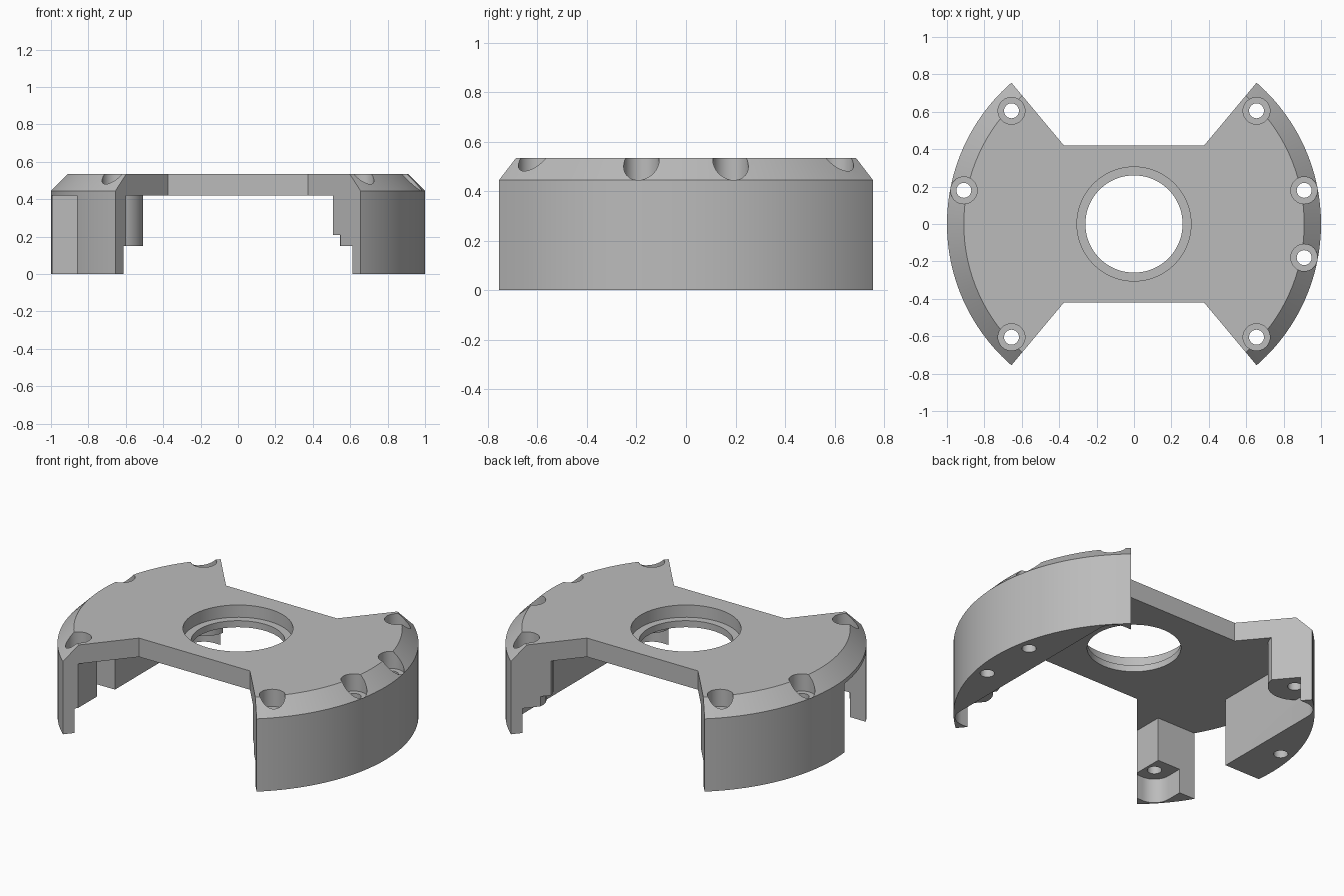
import bpy, bmesh, math

cube = bpy.data.objects.get("Cube")
if cube:
    bpy.data.objects.remove(cube, do_unlink=True)

TOP, PLATE, LUG = 0.535, 0.42, 0.15
CORNER = (0.655, 0.605)

grey = bpy.data.materials.new("plain_grey")
grey.use_nodes = True
grey.diffuse_color = (0.5, 0.5, 0.5, 1)
grey.node_tree.nodes["Principled BSDF"].inputs["Base Color"].default_value = (0.5, 0.5, 0.5, 1)


def loft(name, rings):
    """Closed solid through rings of equal point count, listed bottom to top."""
    bm = bmesh.new()
    loops = [[bm.verts.new(p) for p in ring] for ring in rings]
    for low, high in zip(loops, loops[1:]):
        for i in range(len(low)):
            j = (i + 1) % len(low)
            bm.faces.new((low[i], low[j], high[j], high[i]))
    bm.faces.new(loops[0][::-1])
    bm.faces.new(loops[-1])
    bmesh.ops.recalc_face_normals(bm, faces=bm.faces)
    mesh = bpy.data.meshes.new(name)
    bm.to_mesh(mesh)
    bm.free()
    mesh.materials.append(grey)
    obj = bpy.data.objects.new(name, mesh)
    bpy.context.collection.objects.link(obj)
    return obj


def arc(x, y, r, start=0, sweep=360, n=32):
    count = n if sweep == 360 else n + 1
    angles = [math.radians(start + sweep * i / n) for i in range(count)]
    return [(x + r * math.cos(a), y + r * math.sin(a)) for a in angles]


def prism(name, outline, z0, z1):
    return loft(name, [[(x, y, z) for x, y in outline] for z in (z0, z1)])


def box(name, x0, x1, y0, y1, z0, z1):
    return prism(name, [(x0, y0), (x1, y0), (x1, y1), (x0, y1)], z0, z1)


def combine(target, tool, operation="DIFFERENCE"):
    mod = target.modifiers.new("cut", "BOOLEAN")
    mod.operation, mod.object, mod.solver = operation, tool, "EXACT"
    bpy.context.view_layer.objects.active = target
    bpy.ops.object.modifier_apply(modifier=mod.name)
    bpy.data.objects.remove(tool, do_unlink=True)


# Round body with a chamfered upper rim
body = loft("mounting_bracket", [
    [(x, y, z) for x, y in arc(0, 0, r, n=120)]
    for r, z in ((1, 0), (1, 0.445), (0.91, TOP))])

# Trim to the waisted outline
flare = (0.375 + 0.28 * 2, 0.42 + 0.335 * 2)
half = [(0.375, 0.42), flare, (1.2, flare[1])]
right = half + [(x, -y) for x, y in half[::-1]]
waist = right + [(-x, -y) for x, y in right]
combine(body, prism("waist_trim", waist, -0.1, 0.7), "INTERSECT")

# Rounded underside pocket, keeping screw lugs in its corners
outline = []
for sx, sy, start in ((1, 1, 0), (-1, 1, 90), (-1, -1, 180), (1, -1, 270)):
    outline += arc(sx * CORNER[0], sy * CORNER[1], 0.1, start, 90, 10)
pocket = prism("pocket", outline, -0.1, PLATE)
for sx, sy in ((1, 1), (1, -1), (-1, 1)):
    x, y = sx * CORNER[0], sy * CORNER[1]
    if sx > 0:
        combine(pocket, prism("lug_tip", arc(x, y, 0.11), LUG, 0.6))
        combine(pocket, prism("lug", arc(x, y, 0.15), 0.21, 0.6))
    else:
        combine(pocket, prism("lug", arc(x, y, 0.15), LUG, 0.6))
combine(pocket, box("square_lug", -1.1, -0.6, -1, -0.507, LUG, 0.6))
combine(body, pocket)

# Opening in the right-hand side wall
combine(body, box("wall_gap", -1.2, -0.58, -0.507, -0.11, -0.1, PLATE))

# Stepped centre hole
combine(body, prism("centre_hole", arc(0, 0, 0.26, n=64), -0.1, 0.7))
combine(body, prism("centre_step", arc(0, 0, 0.305, n=64), TOP - 0.075, 0.7))

# Counterbored screw holes
screws = [(sx * CORNER[0], sy * CORNER[1]) for sx in (1, -1) for sy in (1, -1)]
screws += [(0.91, 0.18), (0.91, -0.18), (-0.91, 0.18)]
for x, y in screws:
    combine(body, prism("screw_hole", arc(x, y, 0.04, n=24), -0.1, 0.7))
    combine(body, prism("screw_seat", arc(x, y, 0.072), 0.43, 0.7))

# Smooth the curved walls, keep edges crisp
bpy.ops.object.select_all(action="DESELECT")
body.select_set(True)
bpy.context.view_layer.objects.active = body
bpy.ops.object.shade_smooth_by_angle(angle=math.radians(25))
